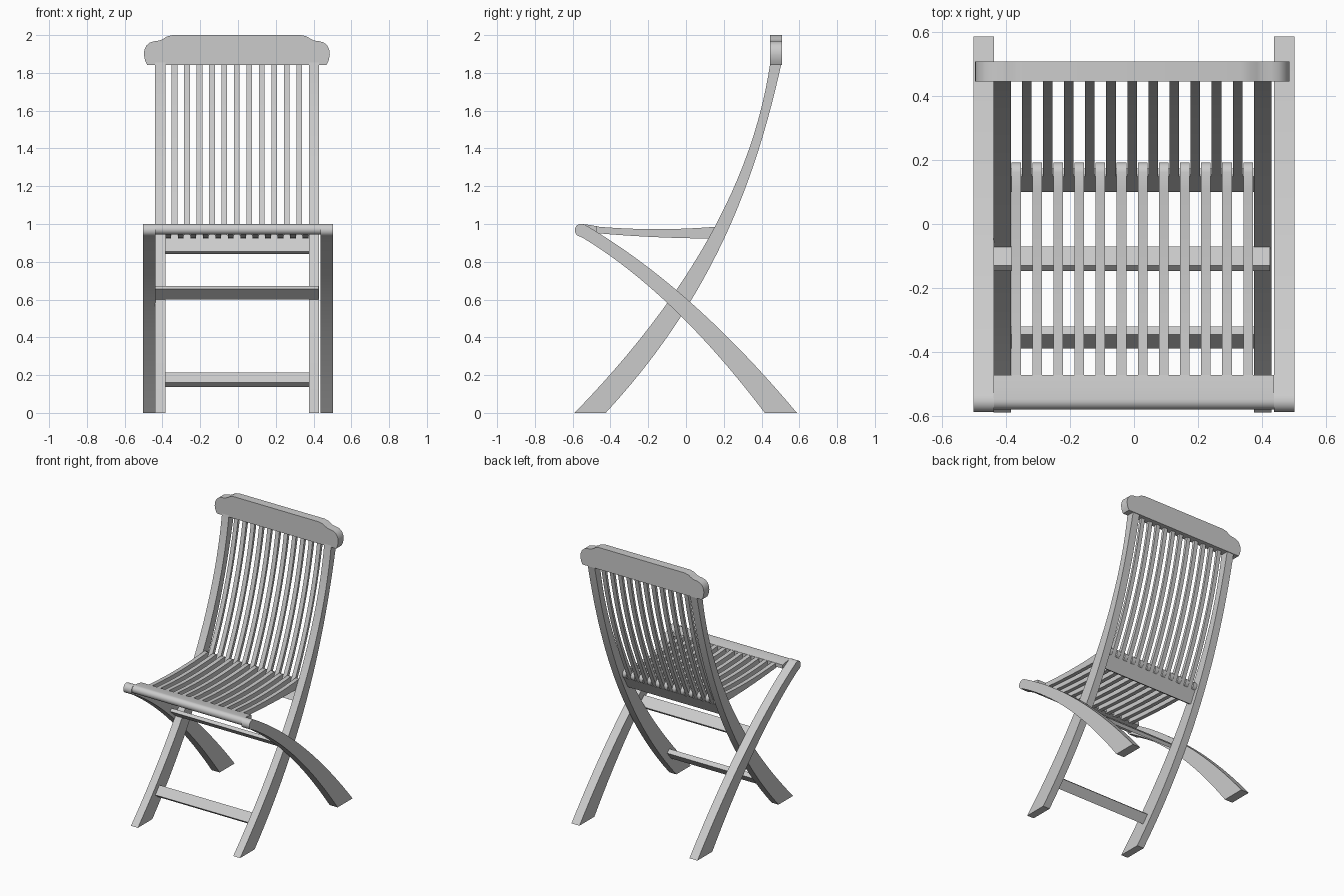
import bpy, bmesh, math

if "Cube" in bpy.data.objects:
    bpy.data.objects.remove(bpy.data.objects["Cube"])

grey = bpy.data.materials.new("plain grey")
grey.diffuse_color = (0.6, 0.6, 0.6, 1)
grey.use_nodes = True
grey.node_tree.nodes["Principled BSDF"].inputs["Base Color"].default_value = grey.diffuse_color
CX = -0.006          # the slatted frame sits slightly left of centre


def prism(name, pts, a, b, axis='x'):
    """Extrude a closed outline: (y, z) along x, or (x, z) along y."""
    bm = bmesh.new()
    if axis == 'x':
        rings = [[bm.verts.new((t, p, q)) for p, q in pts] for t in (a, b)]
    else:
        rings = [[bm.verts.new((p, t, q)) for p, q in pts] for t in (a, b)]
    n = len(pts)
    for i in range(n):
        j = (i + 1) % n
        bm.faces.new((rings[0][i], rings[0][j], rings[1][j], rings[1][i]))
    bm.faces.new(rings[0][::-1])
    bm.faces.new(rings[1])
    bmesh.ops.recalc_face_normals(bm, faces=bm.faces)
    me = bpy.data.meshes.new(name)
    bm.to_mesh(me)
    bm.free()
    me.materials.append(grey)
    ob = bpy.data.objects.new(name, me)
    bpy.context.collection.objects.link(ob)
    return ob


def curve(pts):
    """Smooth polynomial through a few (input, output) points."""
    def f(t):
        s = 0
        for i, (a, v) in enumerate(pts):
            for j, (b, _) in enumerate(pts):
                if i != j:
                    v *= (t - b) / (a - b)
            s += v
        return s
    return f


def steps(a, b, n):
    return [a + (b - a) * i / n for i in range(n + 1)]


def arc(c, r, a0, a1, n=8):
    return [(c[0] + r * math.cos(math.radians(t)), c[1] + r * math.sin(math.radians(t)))
            for t in steps(a0, a1, n)]


# back frame curves: y as a function of z
front_edge = curve([(0, -0.59), (0.652, -0.05), (1.84, 0.444)])
rear_edge = curve([(0, -0.425), (0.56, 0.005), (1.0, 0.237), (1.84, 0.503)])


def back_band(z0, z1, f0, f1, n):
    def y(z, f):
        return front_edge(z) * (1 - f) + rear_edge(z) * f
    zs = steps(z0, z1, n)
    return [(y(z, f0), z) for z in zs] + [(y(z, f1), z) for z in reversed(zs)]


# long back uprights that form the front feet
for side, x in (("left", -0.44), ("right", 0.375)):
    prism(side + "_back_upright", back_band(0, 1.86, 0, 1, 24), x, x + 0.055)

# crossing legs, rounded at the seat and running to the rear feet
top_edge = curve([(-0.475, 0.96), (-0.053, 0.652), (0.587, 0)])
low_edge = curve([(-0.56, 0.935), (-0.1, 0.583), (0.417, 0)])
leg = [(y, top_edge(y)) for y in steps(0.587, -0.535, 20)]
leg += arc((-0.555, 0.967), 0.034, 70, 250, 10)
leg += [(y, low_edge(y)) for y in steps(-0.55, 0.417, 20)]
for side, x in (("left", -0.502), ("right", 0.438)):
    prism(side + "_crossing_leg", leg, x, x + 0.064)

# rounded front seat rail
rail = [(-0.472, 0.962), (-0.472, 0.988), (-0.51, 0.995)]
rail += arc((-0.553, 0.972), 0.028, 80, 260, 10) + [(-0.51, 0.95)]
prism("front_seat_rail", rail, -0.44, 0.438)

# seat slats, gently dished, with rounded rear ends
slat_top = curve([(-0.48, 0.987), (-0.1, 0.973), (0.15, 0.985)])
slat_low = curve([(-0.48, 0.952), (-0.1, 0.928), (0.15, 0.923)])
slat = [(y, slat_low(y)) for y in steps(-0.48, 0.162, 12)]
slat += arc((0.162, 0.954), 0.031, -75, 75, 8)
slat += [(y, slat_top(y)) for y in steps(0.162, -0.48, 12)]
for i in range(12):
    x = CX + (i - 5.5) * 0.066
    prism(f"seat_slat_{i + 1}", slat, x - 0.015, x + 0.015)

# back slats, standing in the gaps between the seat slats
back_slat = back_band(0.925, 1.86, 0.25, 0.62, 16)
for i in range(11):
    x = CX + (i - 5) * 0.066
    prism(f"back_slat_{i + 1}", back_slat, x - 0.015, x + 0.015)

# cross bars
prism("lower_back_rail", [(0.10, 0.855), (0.148, 0.942), (0.174, 0.927), (0.126, 0.84)],
      -0.39, 0.38)
prism("middle_stretcher", [(-0.147, 0.655), (-0.13, 0.672), (-0.07, 0.618), (-0.086, 0.60)],
      -0.442, 0.426)
prism("lower_stretcher", [(-0.39, 0.16), (-0.345, 0.215), (-0.32, 0.193), (-0.365, 0.138)],
      -0.39, 0.38)

# shaped head rail
half = [(0.475, 1.843), (0.486, 1.865), (0.492, 1.895), (0.49, 1.92), (0.479, 1.945),
        (0.46, 1.961), (0.435, 1.968), (0.41, 1.971), (0.39, 1.98), (0.37, 1.993), (0.34, 2.0)]
head = [(CX + x, z) for x, z in half] + [(CX - x, z) for x, z in reversed(half)]
prism("head_rail", head, 0.446, 0.508, 'y')

# smooth the curves, keep the edges crisp
for ob in bpy.context.scene.objects:
    ob.select_set(True)
    bpy.context.view_layer.objects.active = ob
bpy.ops.object.shade_smooth_by_angle(angle=math.radians(30))
